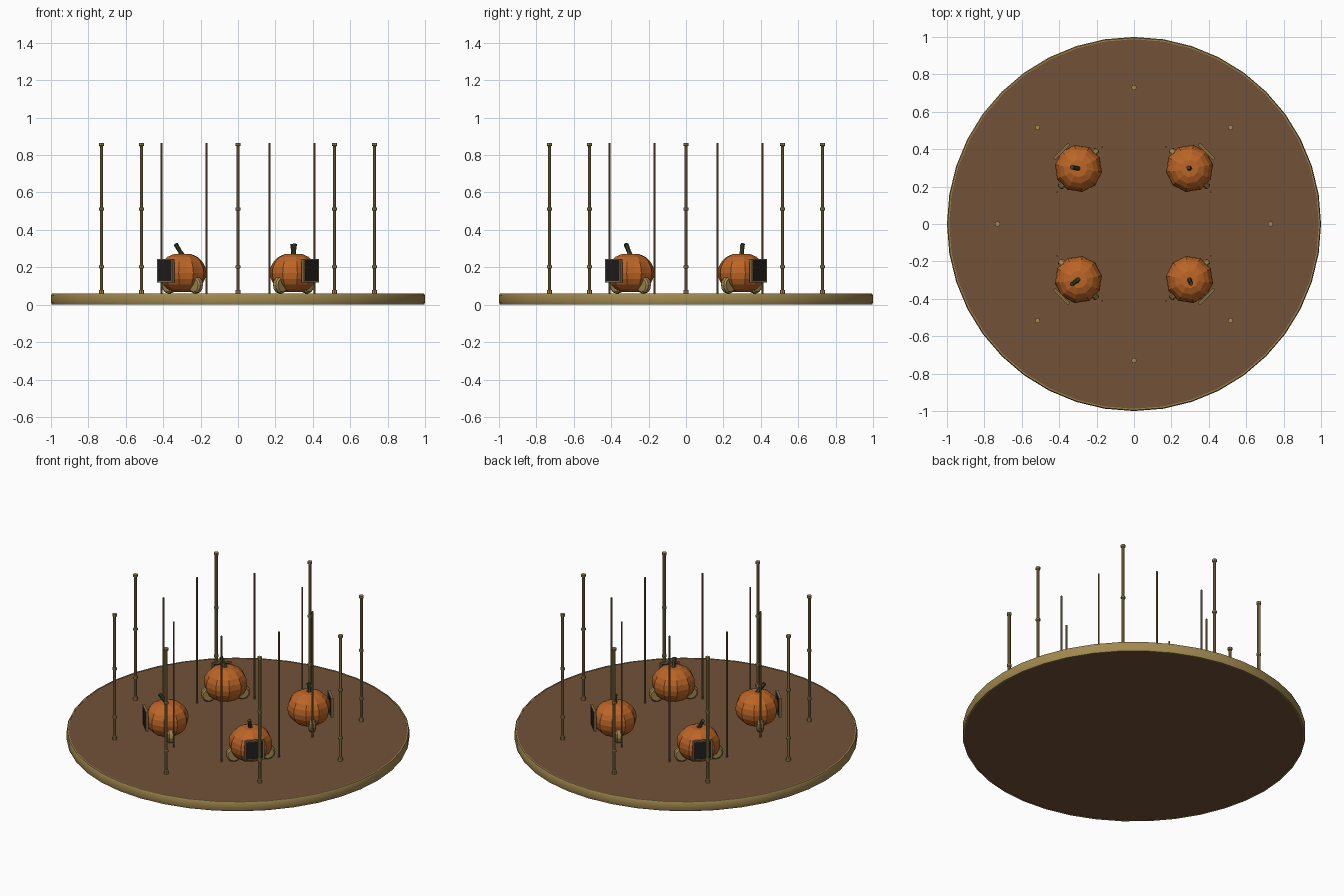
import bpy, math
from math import sin, cos, pi
from mathutils import Vector, Matrix

if "Cube" in bpy.data.objects:
    bpy.data.objects.remove(bpy.data.objects["Cube"])


def material(name, rgb):
    m = bpy.data.materials.new(name)
    m.diffuse_color = (*rgb, 1)
    m.use_nodes = True
    m.node_tree.nodes["Principled BSDF"].inputs["Base Color"].default_value = m.diffuse_color
    return m


WOOD = material("brown_wood", (0.17, 0.085, 0.04))
GOLD = material("old_gold", (0.36, 0.25, 0.08))
BRONZE = material("bronze", (0.22, 0.15, 0.06))
ORANGE = material("orange", (0.50, 0.13, 0.02))
DARK = material("dark_panel", (0.015, 0.013, 0.012))
GREEN = material("stem_green", (0.06, 0.06, 0.025))


def build(name, verts, faces, mat, smooth=False):
    me = bpy.data.meshes.new(name)
    me.from_pydata([tuple(v) for v in verts], [], faces)
    me.materials.append(mat)
    ob = bpy.data.objects.new(name, me)
    bpy.context.collection.objects.link(ob)
    if smooth:
        bpy.ops.object.select_all(action='DESELECT')
        ob.select_set(True)
        bpy.context.view_layer.objects.active = ob
        bpy.ops.object.shade_smooth_by_angle(angle=math.radians(40))
    return ob


def lathe(name, profile, n, mat, mtx=Matrix(), lobe=0.0, closed=False, smooth=False):
    """Revolve (radius, z) points; lobe pulls in every second column."""
    verts, faces = [], []
    for r, z in profile:
        for i in range(n):
            a, k = 2 * pi * i / n, r * (1 - lobe * (i % 2))
            verts.append(mtx @ Vector((k * cos(a), k * sin(a), z)))
    rows = len(profile)
    for j in range(rows if closed else rows - 1):
        p, q = j * n, (j + 1) % rows * n
        faces += [(p + i, p + (i + 1) % n, q + (i + 1) % n, q + i) for i in range(n)]
    if not closed:
        faces += [tuple(reversed(range(n))), tuple(range((rows - 1) * n, rows * n))]
    return build(name, verts, faces, mat, smooth)


def box(name, size, mtx, mat):
    v = [mtx @ Vector((x * size[0] / 2, y * size[1] / 2, z * size[2] / 2))
         for x in (-1, 1) for y in (-1, 1) for z in (-1, 1)]
    f = [(0, 1, 3, 2), (4, 6, 7, 5), (0, 4, 5, 1), (2, 3, 7, 6), (0, 2, 6, 4), (1, 5, 7, 3)]
    return build(name, v, f, mat)


# platform and its gold rim
lathe("platform", [(0.99, 0.002), (0.99, 0.058)], 40, WOOD)
lathe("platform_rim", [(0.988, 0), (0.995, 0), (1, 0.012), (1, 0.048), (0.995, 0.06), (0.988, 0.06)],
      40, GOLD, closed=True, smooth=True)

# outer poles with collars, one continuous turned profile
R, C = 0.009, 0.014
pole = [(C, 0.055), (C, 0.078), (R, 0.08)]
for z in (0.203, 0.512):
    pole += [(R, z - 0.009), (C, z - 0.006), (C, z + 0.006), (R, z + 0.009)]
pole += [(R, 0.847), (C, 0.85), (C, 0.865)]
for k in range(8):
    a = k * pi / 4
    lathe("outer_pole", pole, 8, GOLD, Matrix.Translation((0.73 * cos(a), 0.73 * sin(a), 0)), smooth=True)

# pumpkin carriages: local +x points outward, local y follows the ring
shell = [(0.128 * sin(t) ** 0.85, 0.17 - 0.106 * cos(t)) for t in (pi * j / 10 for j in range(1, 10))]
shell = [(0.022, 0.068)] + shell + [(0.02, 0.272)]
stem_tips = [(-0.006, 0.004), (-0.036, 0.006), (-0.036, -0.026), (0.007, -0.022)]
for k in range(4):
    a = pi / 4 + k * pi / 2
    cx, cy = 0.42 * cos(a), 0.42 * sin(a)
    base = Matrix.Translation((cx, cy, 0)) @ Matrix.Rotation(a, 4, 'Z')
    lathe("pumpkin_body", shell, 20, ORANGE, base, lobe=0.06)

    # leaning stem
    lean = Vector((*stem_tips[k], 0.062))
    mtx = Matrix.Translation((cx, cy, 0.262)) @ lean.to_track_quat('Z', 'Y').to_matrix().to_4x4()
    lathe("pumpkin_stem", [(0.015, 0), (0.011, 0.03), (0.012, lean.length)], 6, GREEN, mtx)

    # door panel with a gold frame
    door = base @ Matrix.Translation((0.128, 0, 0.182))
    box("door_panel", (0.012, 0.1, 0.112), door, DARK)
    for s in (-1, 1):
        box("door_side", (0.016, 0.008, 0.124), door @ Matrix.Translation((0, s * 0.054, 0)), BRONZE)
        box("door_rail", (0.016, 0.1, 0.006), door @ Matrix.Translation((0, 0, s * 0.059)), BRONZE)

    # wheels and thin hanging rods on both sides
    for s in (-1, 1):
        wheel = base @ Matrix.Translation((0, s * 0.1, 0.105)) @ Matrix.Rotation(pi / 2, 4, 'Y')
        lathe("wheel", [(0.036, -0.018), (0.045, -0.01), (0.045, 0.01), (0.036, 0.018)], 12, GOLD, wheel)
        lathe("inner_rod", [(0.0055, 0.055), (0.0055, 0.865)], 6, BRONZE,
              base @ Matrix.Translation((-0.01, s * 0.17, 0)))
